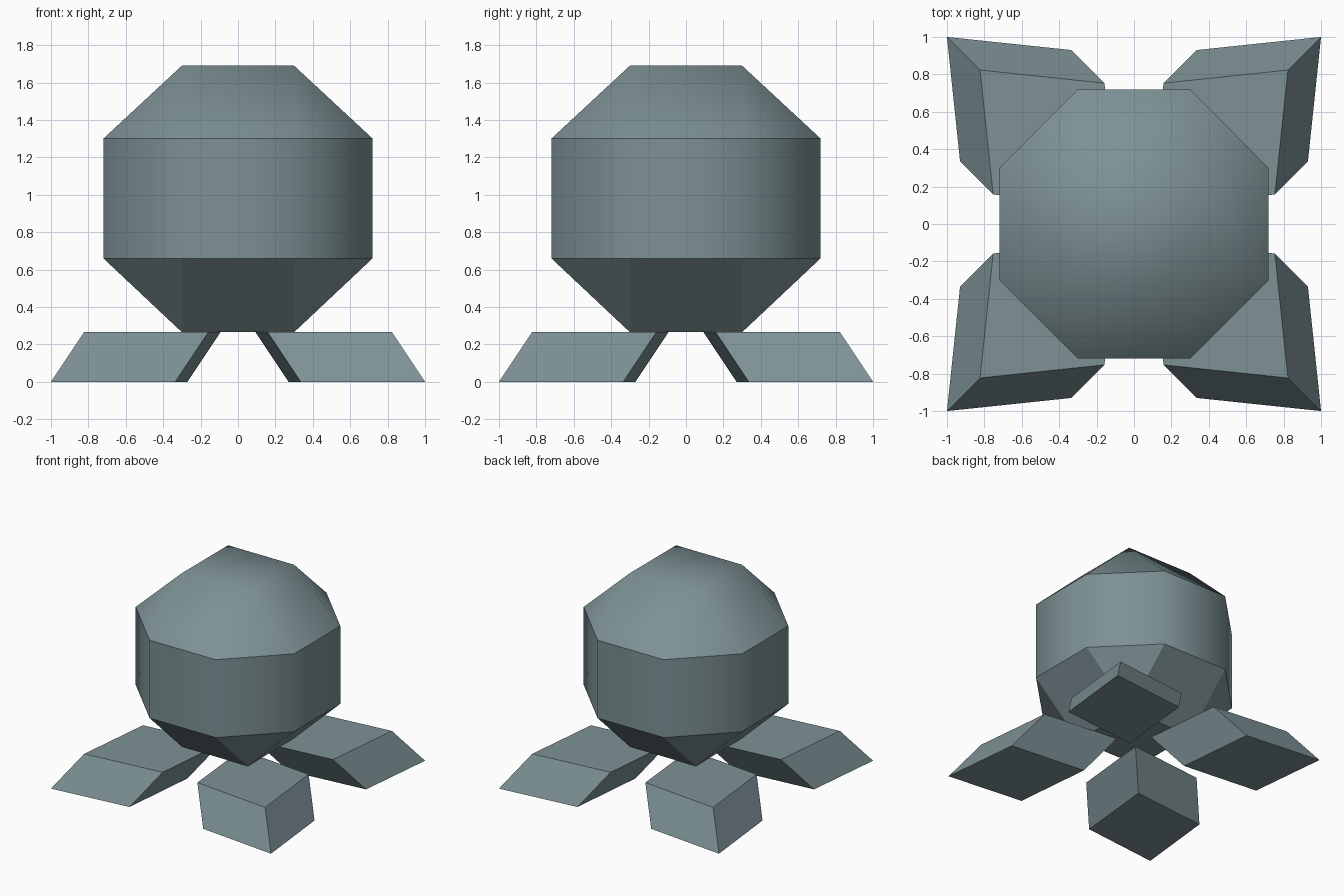
import bpy, bmesh
from mathutils import Vector

if "Cube" in bpy.data.objects:
    bpy.data.objects.remove(bpy.data.objects["Cube"])

mat = bpy.data.materials.new("grey_teal_stone")
mat.diffuse_color = (0.205, 0.283, 0.30, 1)
mat.use_nodes = True
mat.node_tree.nodes["Principled BSDF"].inputs["Base Color"].default_value = mat.diffuse_color


def make_object(name, bm):
    bmesh.ops.recalc_face_normals(bm, faces=bm.faces[:])
    mesh = bpy.data.meshes.new(name)
    bm.to_mesh(mesh)
    bm.free()
    mesh.materials.append(mat)
    obj = bpy.data.objects.new(name, mesh)
    bpy.context.collection.objects.link(obj)
    return obj


# Faceted round body: square caps, octagonal rings, chamfered corners
A, R = 0.30, 0.72
Z_BOTTOM, Z_LOW, Z_HIGH, Z_TOP = 0.265, 0.66, 1.30, 1.69
octagon = [(A, -R), (R, -A), (R, A), (A, R), (-A, R), (-R, A), (-R, -A), (-A, -R)]
square = [(A, -A), (A, A), (-A, A), (-A, -A)]

bm = bmesh.new()
ring = lambda pts, z: [bm.verts.new((x, y, z)) for x, y in pts]
cap_low, low = ring(square, Z_BOTTOM), ring(octagon, Z_LOW)
high, cap_high = ring(octagon, Z_HIGH), ring(square, Z_TOP)
for i in range(8):
    j = (i + 1) % 8
    bm.faces.new((low[i], low[j], high[j], high[i]))
for cap, loop in ((cap_low, low), (cap_high, high)):
    bm.faces.new(cap)
    for k in range(4):
        n = (k + 1) % 4
        bm.faces.new((loop[2 * k], loop[2 * k + 1], cap[k]))
        bm.faces.new((loop[2 * k + 1], loop[(2 * k + 2) % 8], cap[n], cap[k]))
# Smooth dome and wall, crisp ring edges, flat underside
for f in bm.faces:
    f.smooth = f.calc_center_median().z > Z_LOW
for ring_verts in (low, high):
    for i in range(8):
        bm.edges.get((ring_verts[i], ring_verts[(i + 1) % 8])).smooth = False
make_object("body", bm)

# Four slanted feet, leaning in towards the body
foot_base = [(1, 1), (0.93, 0.335), (0.27, 0.27), (0.335, 0.93)]
LEAN = Vector((-0.177, -0.177, 0.265))
for side, sx in (("right", 1), ("left", -1)):
    for end, sy in (("front", -1), ("back", 1)):
        bm = bmesh.new()
        flip = Vector((sx, sy, 1))
        base = [bm.verts.new(Vector((x, y, 0)) * flip) for x, y in foot_base]
        top = [bm.verts.new((Vector((x, y, 0)) + LEAN) * flip) for x, y in foot_base]
        bm.faces.new(base)
        bm.faces.new(top)
        for i in range(4):
            j = (i + 1) % 4
            bm.faces.new((base[i], base[j], top[j], top[i]))
        make_object(f"{end}_{side}_foot", bm)
